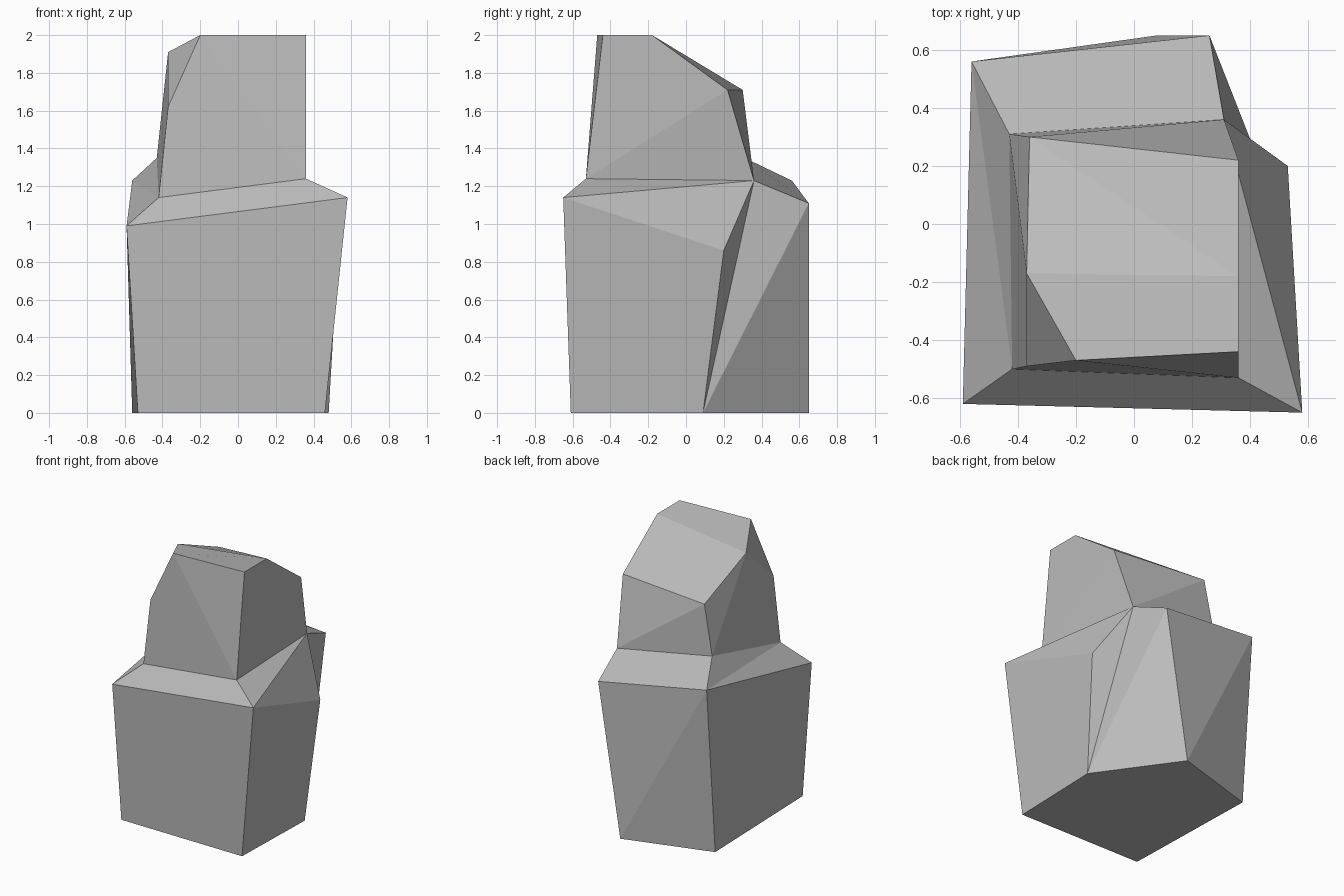
import bpy
import bmesh

# Remove the default cube
cube = bpy.data.objects.get("Cube")
if cube:
    bpy.data.objects.remove(cube, do_unlink=True)

# Stone material
stone = bpy.data.materials.new("grey_stone")
stone.use_nodes = True
colour = (0.5, 0.5, 0.5, 1)
stone.diffuse_color = colour
stone.node_tree.nodes["Principled BSDF"].inputs["Base Color"].default_value = colour

# Corner points, grouped by level and running round the stone
foot = {
    "foot_fl": (-.53, -.60, 0), "foot_fr": (.46, -.61, 0), "foot_r": (.48, .09, 0),
    "foot_b": (.08, .65, 0), "foot_bl": (-.56, .46, 0),
}
shoulder = {
    "rim_fl": (-.59, -.62, .99), "rim_fr": (.58, -.65, 1.14), "rim_r": (.53, .20, .86),
    "rim_b": (.26, .65, 1.11), "rim_bl": (-.56, .56, 1.23),
}
neck = {
    "neck_fl": (-.42, -.50, 1.14), "neck_fr": (.36, -.53, 1.24),
    "neck_br": (.31, .36, 1.23), "neck_bl": (-.43, .31, 1.35),
}
crown = {
    "brow_fl": (-.37, -.49, 1.62), "brow_br": (.36, .22, 1.71), "brow_bl": (-.36, .30, 1.71),
    "top_l": (-.37, -.17, 1.91), "top_fl": (-.20, -.47, 2),
    "top_fr": (.36, -.44, 2), "top_br": (.36, -.18, 2),
}

# Facets of the lower block and its sloping shoulder
lower_facets = [
    "foot_bl foot_b foot_r foot_fr foot_fl",
    "foot_fl foot_fr rim_fr rim_fl",
    "foot_fr foot_r rim_r rim_fr",
    "foot_r neck_br rim_r",
    "foot_r rim_b neck_br",
    "foot_r foot_b rim_b",
    "foot_b rim_bl rim_b",
    "foot_b foot_bl rim_bl",
    "foot_bl foot_fl rim_fl rim_bl",
    "rim_fl rim_fr neck_fr neck_fl",
    "rim_fr neck_br neck_fr",
    "rim_fr rim_r neck_br",
    "rim_b rim_bl neck_bl neck_br",
    "rim_bl neck_fl neck_bl",
    "rim_bl rim_fl neck_fl",
]

# Facets of the upper block
upper_facets = [
    "neck_fl neck_fr top_fl brow_fl",
    "neck_fr top_fr top_fl",
    "neck_fr brow_br top_br top_fr",
    "neck_fr neck_br brow_br",
    "neck_br brow_bl brow_br",
    "neck_br neck_bl brow_bl",
    "neck_bl top_l brow_bl",
    "neck_bl neck_fl brow_fl top_l",
    "brow_fl top_fl top_l",
    "brow_br brow_bl top_br",
    "brow_bl top_l top_br",
    "top_br top_l top_fl top_fr",
]


def build_stone(name, points, facets):
    """Join named corners into one closed, flat-shaded stone."""
    bm = bmesh.new()
    corner = {key: bm.verts.new(co) for key, co in points.items()}
    for facet in facets:
        bm.faces.new([corner[key] for key in facet.split()])
    bmesh.ops.recalc_face_normals(bm, faces=bm.faces)
    mesh = bpy.data.meshes.new(name)
    bm.to_mesh(mesh)
    bm.free()
    mesh.materials.append(stone)
    obj = bpy.data.objects.new(name, mesh)
    bpy.context.scene.collection.objects.link(obj)
    return obj


build_stone("boulder", {**foot, **shoulder, **neck, **crown}, lower_facets + upper_facets)
